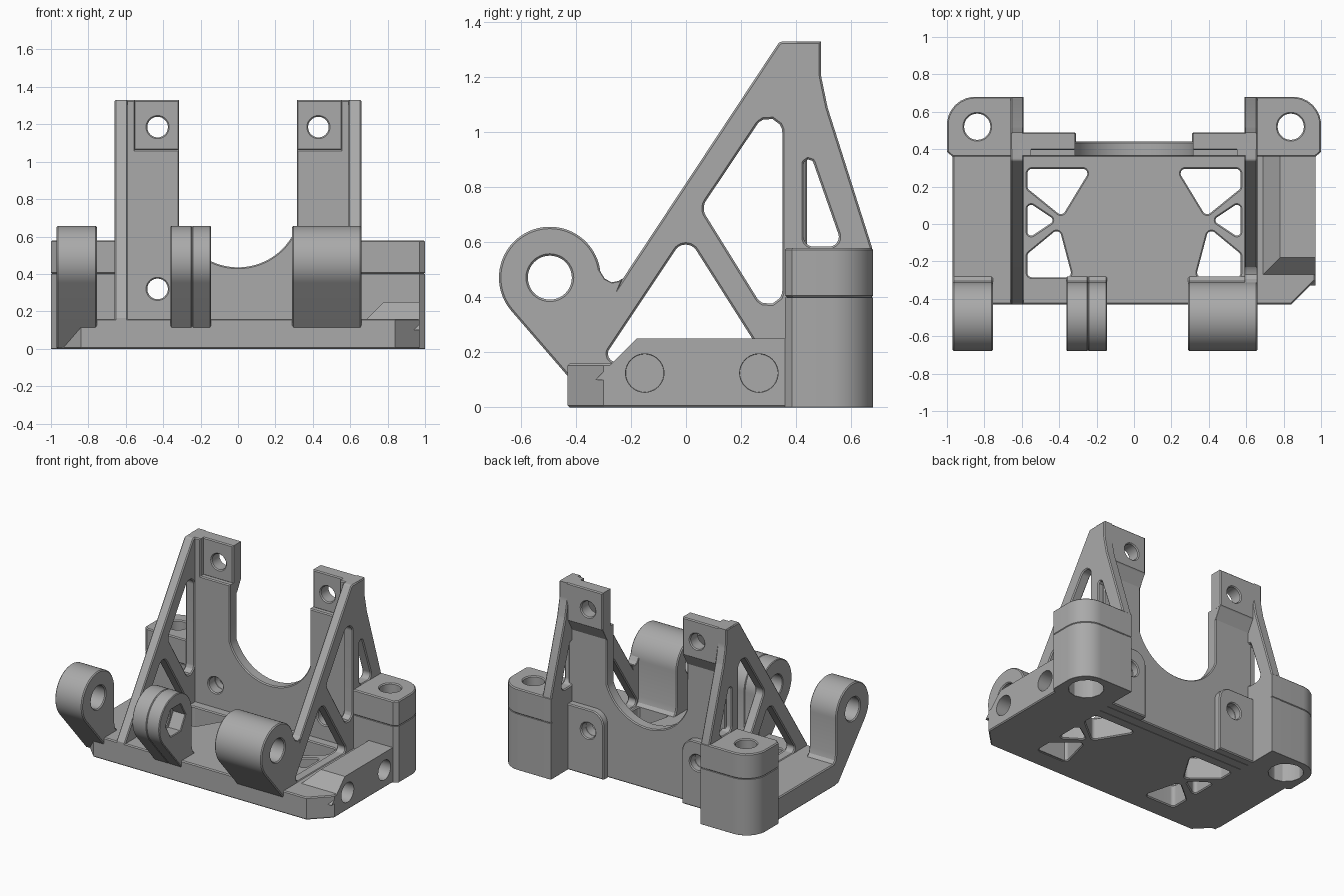
import bpy, bmesh
from math import sin, cos, radians, tau
from mathutils import Vector, Matrix

if "Cube" in bpy.data.objects:
    bpy.data.objects.remove(bpy.data.objects["Cube"])

grey = bpy.data.materials.new("mid grey")
grey.use_nodes = True
GREY = (0.40, 0.40, 0.40, 1)
grey.diffuse_color = GREY
grey.node_tree.nodes["Principled BSDF"].inputs["Base Color"].default_value = GREY

# Local outline plane and depth mapped to each world axis
AXES = {
    "x": Matrix(((0, 0, 1, 0), (1, 0, 0, 0), (0, 1, 0, 0), (0, 0, 0, 1))),
    "y": Matrix(((1, 0, 0, 0), (0, 0, -1, 0), (0, 1, 0, 0), (0, 0, 0, 1))),
    "z": Matrix.Identity(4),
}


def circle(u, v, r, n=40):
    return [(u + r * cos(tau * i / n), v + r * sin(tau * i / n)) for i in range(n)]


def rounded(corners, radius=0.0, steps=8):
    """Polygon whose corners (u, v[, r]) are replaced by arcs."""
    pts = []
    for i, c in enumerate(corners):
        p = Vector(c[:2])
        r = c[2] if len(c) > 2 else radius
        if not r:
            pts.append(tuple(p))
            continue
        a = (Vector(corners[i - 1][:2]) - p).normalized()
        b = (Vector(corners[(i + 1) % len(corners)][:2]) - p).normalized()
        half = a.angle(b) / 2
        centre = p + (a + b).normalized() * r / sin(half)
        start = p + a * r * cos(half) / sin(half) - centre
        end = p + b * r * cos(half) / sin(half) - centre
        for k in range(steps + 1):
            d = start.lerp(end, k / steps).normalized() * r
            pts.append(tuple(centre + d))
    return pts


def mirror(pts):
    return [(-u, v) for u, v in pts]


def finish(obj):
    obj.data.materials.clear()
    obj.data.materials.append(grey)
    bpy.ops.object.select_all(action="DESELECT")
    obj.select_set(True)
    bpy.context.view_layer.objects.active = obj
    bpy.ops.object.shade_smooth_by_angle(angle=radians(30))
    return obj


def prism(name, loops, axis, lo, hi, edge=0.007):
    """Extrude an outline with holes along an axis, with chamfered rims."""
    cu = bpy.data.curves.new(name, "CURVE")
    cu.dimensions, cu.fill_mode = "2D", "BOTH"
    cu.extrude = (hi - lo) / 2 - edge
    cu.bevel_depth, cu.bevel_resolution, cu.offset = edge, 0, -edge
    for loop in loops:
        sp = cu.splines.new("POLY")
        sp.points.add(len(loop) - 1)
        for point, (u, v) in zip(sp.points, loop):
            point.co = (u, v, 0, 1)
        sp.use_cyclic_u = True
    obj = bpy.data.objects.new(name, cu)
    bpy.context.collection.objects.link(obj)
    bpy.ops.object.select_all(action="DESELECT")
    obj.select_set(True)
    bpy.context.view_layer.objects.active = obj
    bpy.ops.object.convert(target="MESH")
    obj = bpy.context.view_layer.objects.active
    shift = Vector([(lo + hi) / 2 if a == axis else 0 for a in "xyz"])
    bm = bmesh.new()
    bm.from_mesh(obj.data)
    bm.transform(Matrix.Translation(shift) @ AXES[axis])
    bmesh.ops.remove_doubles(bm, verts=bm.verts, dist=1e-5)
    bmesh.ops.recalc_face_normals(bm, faces=bm.faces)
    bm.to_mesh(obj.data)
    bm.free()
    return finish(obj)


def hull(name, pts):
    bm = bmesh.new()
    for p in pts:
        bm.verts.new(p)
    bmesh.ops.convex_hull(bm, input=bm.verts)
    me = bpy.data.meshes.new(name)
    bm.to_mesh(me)
    bm.free()
    obj = bpy.data.objects.new(name, me)
    bpy.context.collection.objects.link(obj)
    return finish(obj)


def span(side, a, b):
    return sorted((side * a, side * b))


# Base plate with lightening windows
windows = [
    rounded([(0.57, 0.295), (0.23, 0.295), (0.385, 0.04), (0.57, 0.19)], 0.025),
    rounded([(0.57, -0.285), (0.33, -0.285), (0.40, -0.02), (0.57, -0.16)], 0.025),
    rounded([(0.57, 0.12), (0.42, 0.02), (0.57, -0.08)], 0.02),
]
base_outline = [(-0.97, -0.30), (-0.84, -0.43), (0.84, -0.43), (0.97, -0.30),
                (0.97, 0.37), (-0.97, 0.37)]
base = prism("base_plate", [base_outline] + windows + [mirror(w) for w in windows], "z", 0, 0.16)

# Raised pad on the left wing, with two blind side holes
pad = hull("wing_pad", [(x, y, z) for z, x0, y0 in ((0.10, 0.63, -0.33), (0.25, 0.78, -0.18))
                        for x in (x0, 0.97) for y in (y0, 0.37)])
for y in (-0.15, 0.265):
    cutter = prism("side_hole_cutter", [circle(y, 0.125, 0.07)], "x", 0.80, 1.05, 0.001)
    cutter.hide_render = True
    for part in (base, pad):
        mod = part.modifiers.new("side hole", "BOOLEAN")
        mod.operation, mod.solver, mod.object = "DIFFERENCE", "EXACT", cutter
        bpy.context.view_layer.objects.active = part
        bpy.ops.object.modifier_apply(modifier=mod.name)
    bpy.data.objects.remove(cutter)
for part in (base, pad):
    finish(part)

# Back plate with the U-shaped opening and screw holes
arch = [(0.335 * sin(radians(a)), 0.77 - 0.335 * cos(radians(a))) for a in range(-70, 71, 5)]
back = [(-0.62, 0), (-0.62, 1.33), (-0.55, 1.33), (-0.55, 1.065), (-0.315, 1.065)]
back += arch + [(-u, v) for u, v in reversed(back)]
prism("back_plate", [back, circle(-0.43, 0.32, 0.055), circle(0.43, 0.32, 0.055)], "y", 0.36, 0.44)

# Triangular side walls
wall = [(-0.43, 0.03), (-0.43, 0.165), (0.34, 1.33, 0.02), (0.49, 1.33), (0.49, 1.21, 0.15),
        (0.515, 1.09, 0.1), (0.677, 0.58), (0.677, 0.03)]
wall_holes = [
    rounded([(-0.31, 0.165, 0.03), (0, 0.63, 0.045), (0.295, 0.165, 0.03)]),
    rounded([(0.055, 0.725), (0.35, 1.165), (0.35, 0.25)], 0.05),
    rounded([(0.428, 0.585, 0.035), (0.428, 0.99, 0.018), (0.57, 0.585, 0.035)]),
]

for label, side in (("left", 1), ("right", -1)):
    prism(label + "_side_wall", [rounded(wall)] + wall_holes, "x", *span(side, 0.59, 0.66))

    # Corner post: narrow bore above a wide pocket
    post = rounded([(0.59, 0.36), (0.97, 0.36), (1.0, 0.385), (1.0, 0.68, 0.15), (0.59, 0.68)])
    for tag, r, lo, hi, n in (("upper", 0.07, 0.40, 0.58, 40), ("lower", 0.115, 0, 0.40, 12)):
        loops = [post, circle(0.838, 0.52, r, n)]
        loops = loops if side > 0 else [mirror(l) for l in loops]
        prism(f"{label}_{tag}_post", loops, "z", lo, hi, 0.007 if tag == "upper" else 0.001)

    # Top mounting pad with sloped underside, and lower boss
    top = [(0.315, 1.06), (0.655, 1.06), (0.655, 1.33), (0.315, 1.33)]
    boss = rounded([(0.31, 0), (0.65, 0), (0.65, 0.47), (0.31, 0.47, 0.09)])
    for tag, loops, lo in (("top_pad", [top, circle(0.43, 1.185, 0.055)], 0.395),
                           ("lower_boss", [boss, circle(0.43, 0.32, 0.055)], 0.43)):
        loops = loops if side > 0 else [mirror(l) for l in loops]
        prism(f"{label}_{tag}", loops, "y", lo, 0.49)
    prism(label + "_pad_slope", [[(0.42, 0.98), (0.44, 0.98), (0.489, 1.07), (0.42, 1.07)]],
          "x", *span(side, 0.316, 0.62), 0.001)

# Hinge lugs along the front
CY, CZ, R = -0.495, 0.472, 0.185
lug = [(CY + R * cos(radians(a)), CZ + R * sin(radians(a))) for a in range(0, 221, 5)]
lug += [(-0.335, 0.004), (-0.28, 0.004), (-0.28, 0.16), (-0.30, 0.18), (-0.31, 0.22)]
bore = circle(CY, CZ, 0.08)
prism("right_hinge_lug", [lug, bore], "x", -0.97, -0.755)
prism("middle_hinge_lug", [lug, bore], "x", -0.36, -0.245, 0.005)
prism("middle_hinge_nut_pocket", [lug, circle(CY, CZ, 0.11, 6)], "x", -0.246, -0.145, 0.005)
prism("left_hinge_lug", [lug, bore], "x", 0.29, 0.66)

# Fillet web joining the left lug to its wall
prism("hinge_web", [[(-0.335, 0.25), (-0.335, 0.53), (-0.315, 0.50), (-0.295, 0.468), (-0.27, 0.455),
                     (-0.245, 0.46), (-0.23, 0.47), (-0.30, 0.30)]], "x", 0.59, 0.66, 0.003)
